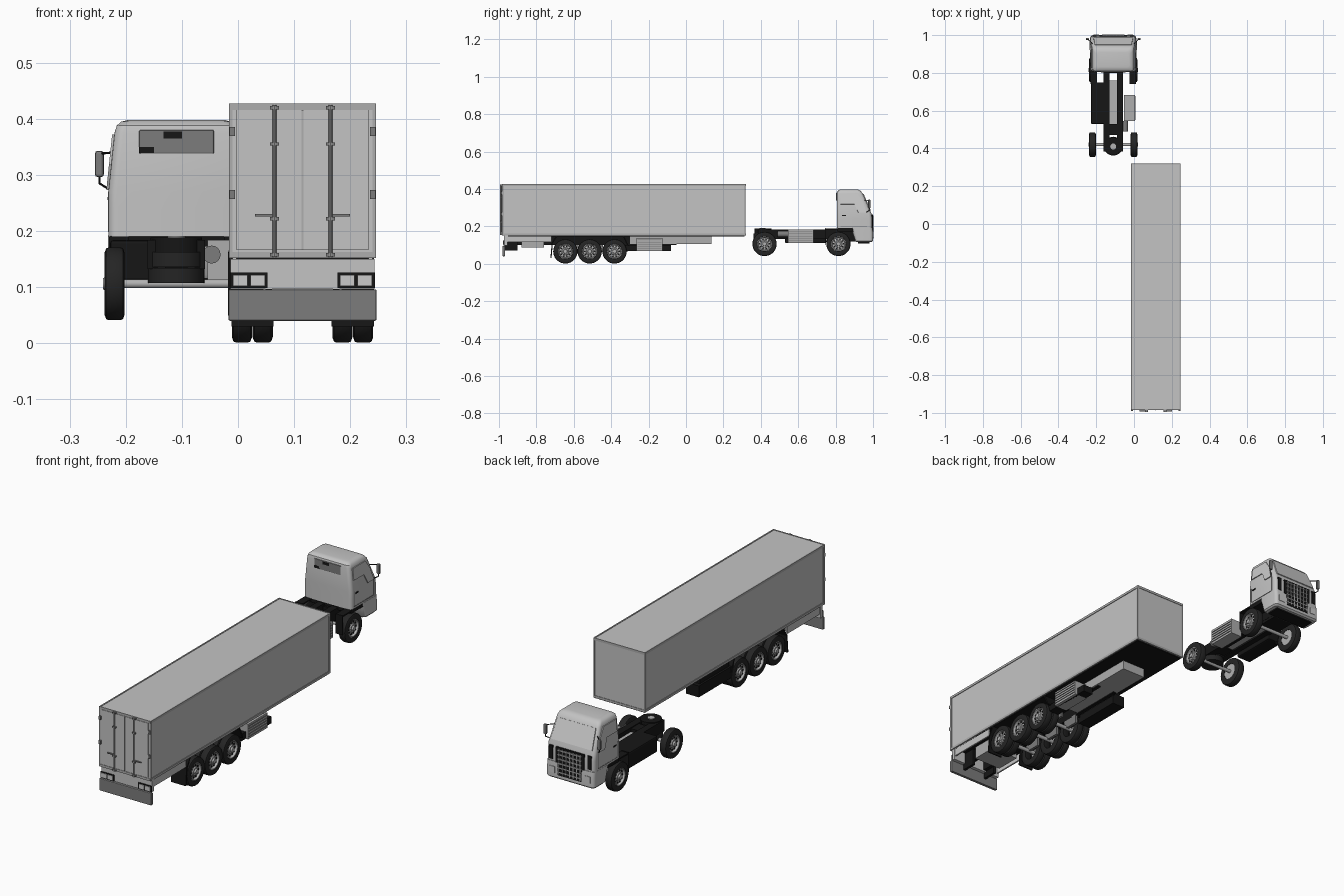
import bpy, bmesh, math
from mathutils import Vector, Matrix

old = bpy.data.objects.get("Cube")
if old:
    bpy.data.objects.remove(old)


def material(name, v):
    m = bpy.data.materials.new(name)
    m.use_nodes = True
    c = (v, v, v, 1)
    m.diffuse_color = c
    m.node_tree.nodes["Principled BSDF"].inputs["Base Color"].default_value = c
    return m


BODY = material("light grey paint", 0.55)
TRIM = material("trim grey", 0.42)
MID = material("mid grey", 0.2)
BLACK = material("black plastic", 0.008)
TYRE = material("tyre rubber", 0.018)
STEEL = material("wheel steel", 0.45)
GLASS = material("window glass", 0.6)

TX, CX = 0.115, -0.11      # centre lines of trailer and tractor


def finish(name, bm, *mats, smooth=False):
    bmesh.ops.recalc_face_normals(bm, faces=bm.faces)
    me = bpy.data.meshes.new(name)
    bm.to_mesh(me)
    bm.free()
    for m in mats:
        me.materials.append(m)
    ob = bpy.data.objects.new(name, me)
    bpy.context.collection.objects.link(ob)
    if smooth:
        bpy.ops.object.select_all(action="DESELECT")
        ob.select_set(True)
        bpy.context.view_layer.objects.active = ob
        bpy.ops.object.shade_smooth_by_angle(angle=math.radians(35))
    return ob


def box(name, x, y, z, mat, bevel=0):
    """Box from (low, high) pairs."""
    bm = bmesh.new()
    bmesh.ops.create_cube(bm, size=1)
    for v in bm.verts:
        v.co = [(a + b) / 2 + c * (b - a) for (a, b), c in zip((x, y, z), v.co)]
    ob = finish(name, bm, mat)
    if bevel:
        mod = ob.modifiers.new("bevel", "BEVEL")
        mod.width, mod.segments = bevel, 2
    return ob


def tube(name, a, b, r, mat, sides=16):
    a, b = Vector(a), Vector(b)
    bm = bmesh.new()
    bmesh.ops.create_cone(bm, cap_ends=True, segments=sides, radius1=r, radius2=r, depth=(b - a).length)
    rot = (b - a).to_track_quat("Z", "Y").to_matrix().to_4x4()
    bm.transform(Matrix.Translation((a + b) / 2) @ rot)
    return finish(name, bm, mat, smooth=True)


def panel(name, pts, fill, edge=None, rim=0.005, thick=0.006):
    """Thin plate with an optional coloured border."""
    bm = bmesh.new()
    f = bm.faces.new([bm.verts.new(p) for p in pts])
    if edge:
        for q in bmesh.ops.inset_region(bm, faces=[f], thickness=rim)["faces"]:
            q.material_index = 1
    ob = finish(name, bm, fill, edge or fill)
    mod = ob.modifiers.new("thickness", "SOLIDIFY")
    mod.thickness, mod.offset = thick, 0
    return ob


def lathe(name, profile, loc, side, mat, steps=36):
    """Spin (x, radius) points about the axle."""
    bm = bmesh.new()
    vs = [bm.verts.new((x * side, 0, r)) for x, r in profile]
    es = [bm.edges.new(p) for p in zip(vs, vs[1:])]
    bmesh.ops.spin(bm, geom=vs + es, cent=(0, 0, 0), axis=(1, 0, 0), angle=math.tau, steps=steps)
    bmesh.ops.remove_doubles(bm, verts=bm.verts, dist=1e-5)
    bm.transform(Matrix.Translation(loc))
    return finish(name, bm, mat, smooth=True)


TYRE_PROFILE = [(-.017, .036), (-.018, .055), (-.015, .063), (-.01, .065), (.01, .065),
                (.015, .063), (.018, .055), (.017, .04), (.013, .037), (-.017, .036)]
RIM_PROFILE = [(-.015, 0), (-.015, .037), (.016, .04), (.016, .036), (.006, .033), (.009, .02),
               (.014, .018), (.014, .012), (.021, .01), (.021, 0)]


def wheel(name, x, y, z, side, rim=True):
    lathe(name + "_tyre", TYRE_PROFILE, (x, y, z), side, TYRE)
    if not rim:
        return
    lathe(name + "_rim", RIM_PROFILE, (x, y, z), side, STEEL)
    for i in range(10):
        a = math.tau * i / 10
        p = Vector((x + side * .006, y + .0265 * math.cos(a), z + .0265 * math.sin(a)))
        tube(name + "_rim_hole", p, p + Vector((side * .004, 0, 0)), .0045, BLACK, 8)


# ---- Trailer box ----
X0, X1, Y0, Y1, Z0, Z1 = TX - .128, TX + .128, -.982, .318, .152, .425
box("cargo_box", (X0, X1), (Y0, Y1), (Z0, Z1), BODY)
box("trailer_floor", (X0 + .003, X1 - .003), (Y0 + .03, Y1 - .006), (.147, .153), BLACK)
for s in (-1, 1):
    x = TX + s * .128
    for z in (.158, .422):
        box("side_rail", (x - .003, x + .003), (Y0, Y1 + .002), (z - .006, z + .005), TRIM)
    for y in (Y0 + .004, Y1 - .004):
        box("corner_post", (x - .003, x + .003), (y - .005, y + .005), (Z0, Z1 + .002), TRIM)
for y in (Y0, Y1):
    for z in (.158, .422):
        box("end_rail", (X0, X1), (y - .002, y + .002), (z - .006, z + .005), TRIM)

# ---- Rear doors ----
for s in (-1, 1):
    a, b = sorted((TX + s * .002, TX + s * .118))
    box("rear_door", (a, b), (Y0 - .004, Y0), (.166, .416), BODY)
    xr = TX + s * .05
    tube("lock_rod", (xr, Y0 - .009, .154), (xr, Y0 - .009, Z1), .0035, TRIM, 10)
    for z in (.158, .222, .355, .42):
        box("rod_bracket", (xr - .008, xr + .008), (Y0 - .012, Y0), (z - .003, z + .003), MID)
    xh = xr + s * .018
    box("door_handle", (xh - .017, xh + .017), (Y0 - .01, Y0 - .004), (.226, .23), MID)
    for z in (.265, .377):
        xo = TX + s * .125
        box("door_hinge", (xo - .005, xo + .005), (Y0 - .007, Y0), (z - .008, z + .008), MID)
box("door_seam", (TX - .002, TX + .002), (Y0 - .006, Y0), (.166, .416), TRIM)

# ---- Trailer rear lights and guard ----
box("light_bar", (X0, X1), (-.972, -.955), (.097, .15), BODY)
box("rear_guard", (TX - .132, TX + .132), (-.982, -.968), (.04, .096), MID, .003)
for s in (-1, 1):
    box("light_frame", sorted((TX + s * .062, TX + s * .129)), (-.976, -.97), (.098, .126), BLACK)
    for c in (.08, .111):
        x = TX + s * c
        box("tail_light", (x - .013, x + .013), (-.979, -.975), (.102, .122), GLASS)
    box("guard_arm", (TX + s * .06 - .006, TX + s * .06 + .006), (-.97, -.9), (.07, .15), BLACK)
    box("side_end_cover", sorted((TX + s * .118, TX + s * .125)), (-.955, -.72), (.115, .152), BODY)
box("rear_storage", (TX - .07, TX + .07), (-.88, -.76), (.088, .145), TRIM)

# ---- Trailer chassis ----
for s in (-1, 1):
    x = TX + s * .045
    box("trailer_beam", (x - .008, x + .008), (-.95, -.05), (.1, .15), BLACK)
box("centre_channel", (TX - .06, TX + .06), (-.3, .135), (.105, .148), TRIM)
box("left_locker", (TX + .055, TX + .122), (-.265, -.125), (.068, .137), TRIM)
for i in range(5):
    z = .078 + i * .012
    box("locker_rib", (TX + .121, TX + .125), (-.26, -.13), (z, z + .003), MID)
box("right_pallet_rack", (TX - .124, TX - .06), (-.33, -.08), (.068, .12), BLACK)
box("rack_hanger", (TX - .115, TX - .07), (-.31, -.1), (.12, .15), BLACK)
box("left_rack", (TX + .06, TX + .11), (-.33, -.08), (.068, .1), BLACK)

# ---- Trailer axles ----
for y in (-.645, -.515, -.382):
    tube("trailer_axle", (TX - .11, y, .066), (TX + .11, y, .066), .009, STEEL)
    for s in (-1, 1):
        wheel("trailer_outer_wheel", TX + s * .108, y, .066, s)
        wheel("trailer_inner_wheel", TX + s * .071, y, .066, s, False)
        x = TX + s * .043
        box("suspension_arm", (x - .006, x + .006), (y - .01, y + .07), (.062, .105), MID)
for s in (-1, 1):
    a, b = TX + s * .052, TX + s * .127
    panel("mud_flap", [(a, -.722, .03), (b, -.722, .03), (b, -.715, .11), (a, -.715, .11)], BLACK)
    panel("rear_fender", [(a, -.715, .11), (b, -.715, .11), (b, -.69, .15), (a, -.69, .15)], BLACK)
    panel("front_fender", [(a, -.31, .095), (b, -.31, .095), (b, -.335, .15), (a, -.335, .15)], BLACK)

# ---- Cab shell: rounded plan sections lofted upward ----


def loft(name, levels, mat, r):
    bm = bmesh.new()
    rings = []
    for z, yb, yf, hw in levels:
        ring = []
        for i, (sx, cy) in enumerate(((1, yf - r), (-1, yf - r), (-1, yb + r), (1, yb + r))):
            for k in range(6):
                a = math.pi / 2 * (i + k / 5)
                ring.append(bm.verts.new((CX + sx * (hw - r) + r * math.cos(a), cy + r * math.sin(a), z)))
        rings.append(ring)
    n = len(rings[0])
    for lo, hi in zip(rings, rings[1:]):
        for j in range(n):
            bm.faces.new((lo[j], lo[(j + 1) % n], hi[(j + 1) % n], hi[j]))
    bm.faces.new(rings[0])
    bm.faces.new(rings[-1])
    return finish(name, bm, mat, smooth=True)


loft("cab_shell", [(.19, .806, .995, .121), (.24, .806, .995, .121), (.27, .806, .991, .121),
                   (.375, .806, .945, .11), (.388, .809, .935, .106), (.395, .817, .925, .098),
                   (.398, .83, .91, .085)], BODY, .016)
loft("front_bumper", [(.115, .91, .992, .116), (.122, .905, 1, .122), (.165, .892, 1, .122),
                      (.192, .885, .997, .122)], BODY, .016)
box("cab_underside", (CX - .117, CX + .117), (.81, .95), (.172, .191), BLACK)
box("engine", (CX - .05, CX + .05), (.8, .95), (.12, .175), BLACK)
box("bumper_underside", (CX - .1, CX + .1), (.92, .98), (.109, .118), BLACK)


def front_y(z):
    return .991 - (z - .27) * .046 / .105


def half_width(z):
    return .121 - (z - .27) * .011 / .105


# Cab windows
panel("windscreen", [(CX + x, front_y(z) + .001, z) for x, z in
                     ((-.105, .285), (.105, .285), (.097, .372), (-.097, .372))], GLASS, BLACK, .004)
SIDE = [(.826, .372), (.917, .372), (.944, .335), (.966, .273), (.922, .273), (.9, .318), (.826, .318)]
for s in (-1, 1):
    panel("side_window", [(CX + s * (half_width(z) + .001), y, z) for y, z in SIDE], GLASS, BLACK, .004)
    x = CX + s * .121
    for y in (.826, .968):
        box("door_seam", (x - .001, x + .001), (y - .001, y + .001), (.2, .27), MID)
    box("door_sill_line", (x - .001, x + .0015), (.826, .968), (.198, .201), MID)
    box("door_grip", (x - .002, x + .003), (.835, .855), (.255, .261), BLACK)
    box("corner_vent", sorted((CX + s * .088, CX + s * .107)), (.985, .9975), (.2, .262), BLACK)
    box("headlight", sorted((CX + s * .075, CX + s * .105)), (.99, 1.002), (.142, .17), GLASS)
    # Mirrors on bent arms
    xm = CX + s * .137
    box("mirror", (xm - .008, xm + .008), (.974, .986), (.296, .343), MID, .005)
    tube("mirror_arm", (x, .965, .275), (xm, .98, .285), .002, BLACK, 8)
    tube("mirror_post", (xm, .98, .284), (xm, .98, .3), .002, BLACK, 8)
    tube("mirror_top_arm", (CX + s * .11, .955, .34), (xm, .98, .338), .002, BLACK, 8)
box("rear_window", (CX - .066, CX + .067), (.803, .808), (.338, .38), MID, .002)
box("rear_window_shade", (CX - .066, CX - .04), (.802, .804), (.339, .35), BLACK)
box("rear_window_mirror", (CX - .023, CX + .01), (.802, .804), (.365, .377), BLACK)

# Grille with crossing bars
box("grille", (CX - .072, CX + .072), (.985, .9985), (.19, .262), BLACK)
box("lower_grille", (CX - .06, CX + .06), (.985, 1.0015), (.135, .19), BLACK)
for i in range(6):
    z = .148 + i * .02
    box("grille_bar", (CX - .06, CX + .06), (.99, 1.003), (z, z + .005), TRIM)
for i in range(7):
    x = CX - .054 + i * .018
    box("grille_upright", (x - .002, x + .002), (.99, 1.0025), (.14, .257), TRIM)

# ---- Tractor chassis ----
for s in (-1, 1):
    x = CX + s * .035
    box("chassis_rail", (x - .016, x + .016), (.385, .9), (.132, .184), BLACK)
    for y in (.42, .815):
        wheel("tractor_wheel", CX + s * .11, y, .106, s)
box("gearbox_cover", (CX - .019, CX + .019), (.53, .76), (.14, .165), STEEL)
box("cross_member", (CX - .05, CX + .05), (.47, .53), (.135, .18), BLACK)
for y in (.42, .815):
    tube("tractor_axle", (CX - .1, y, .106), (CX + .1, y, .106), .008, STEEL)
tube("spare_tyre_lower", (CX, .412, .107), (CX, .412, .134), .05, TYRE, 32)
tube("spare_tyre_upper", (CX, .412, .136), (CX, .412, .163), .05, TYRE, 32)
tube("coupling_plate", (CX, .412, .163), (CX, .412, .188), .046, BLACK, 32)
tube("coupling_pin", (CX, .41, .186), (CX, .41, .191), .016, STEEL)
box("fuel_tank", (CX - .118, CX - .045), (.53, .75), (.11, .184), BLACK, .006)
box("battery_box", (CX + .056, CX + .115), (.545, .682), (.112, .184), TRIM)
for i in range(5):
    z = .122 + i * .012
    box("battery_rib", (CX + .114, CX + .118), (.55, .677), (z, z + .003), MID)
tube("air_tank", (CX + .063, .49, .158), (CX + .063, .545, .158), .016, MID)
for s in (-1, 1):
    a, b = sorted((CX + s * .085, CX + s * .12))
    box("cab_mud_flap", (a, b), (.742, .747), (.1, .19), BLACK)
    box("cab_wheel_cover", (a, b), (.745, .81), (.182, .188), BLACK)
